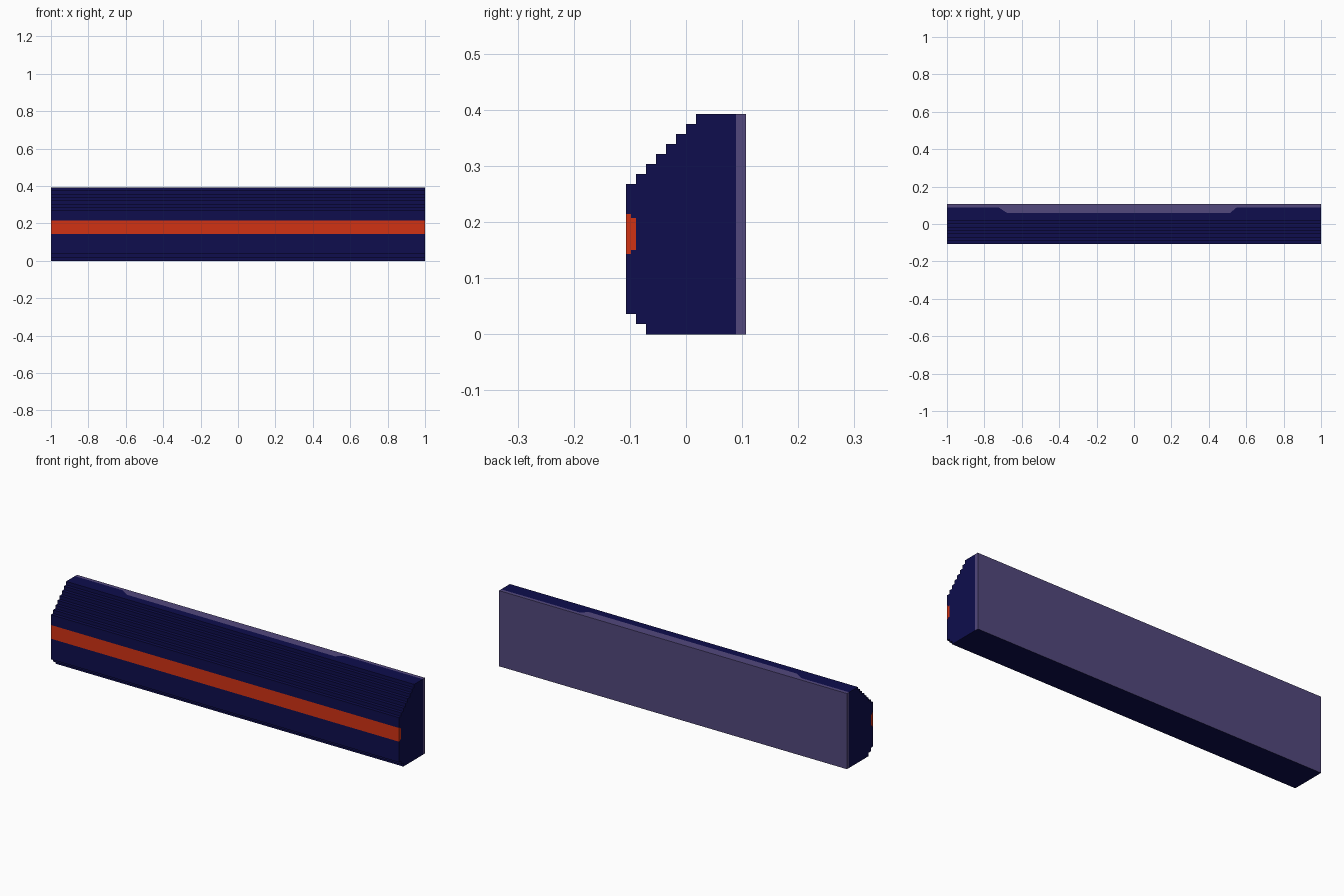
import bpy, bmesh

if "Cube" in bpy.data.objects:
    bpy.data.objects.remove(bpy.data.objects["Cube"])

U = 2 / 112            # step size of the stair-like profile
BACK = 5 * U           # where the back panel starts
REAR, TOP, FRONT = 6 * U, 22 * U, -6 * U


def material(name, rgb):
    m = bpy.data.materials.new(name)
    m.diffuse_color = (*rgb, 1)
    m.use_nodes = True
    m.node_tree.nodes["Principled BSDF"].inputs["Base Color"].default_value = m.diffuse_color
    return m


navy = material("navy", (0.0044, 0.0042, 0.075))
red = material("orange red", (0.64, 0.032, 0.007))
mauve = material("dusty mauve", (0.084, 0.065, 0.205))


def shell(name, chains, cap, mats, extra=()):
    """Extrude (y, z) chains along x, close both ends with the cap outline,
    and add extra faces given as ([(x, y, z), ...], material slot)."""
    bm = bmesh.new()

    def face(points, slot=0):
        bm.faces.new([bm.verts.new(p) for p in points]).material_index = slot

    for chain in chains:
        for (y0, z0), (y1, z1) in zip(chain, chain[1:]):
            face([(-1, y0, z0), (-1, y1, z1), (1, y1, z1), (1, y0, z0)])
    for x in (-1, 1):
        pts = [(x, y, z) for y, z in cap]
        face(pts if x < 0 else pts[::-1])
    for pts, slot in extra:
        face(pts, slot)
    bmesh.ops.remove_doubles(bm, verts=bm.verts, dist=1e-5)
    me = bpy.data.meshes.new(name)
    bm.to_mesh(me)
    bm.free()
    for m in mats:
        me.materials.append(m)
    ob = bpy.data.objects.new(name, me)
    bpy.context.collection.objects.link(ob)
    return ob


# Section of the stripe, from its lower to its upper front corner
half = U / 2
lo, hi, inset = 8 * U, 12 * U, 0.007
notch = [(FRONT, lo), (FRONT + half, lo), (FRONT + half, lo + inset),
         (FRONT + U, lo + inset), (FRONT + U, hi - inset),
         (FRONT + half, hi - inset), (FRONT + half, hi), (FRONT, hi)]

# Lower chain: underside, two small steps, front wall up to the stripe
lower = [(BACK, 0), (-4 * U, 0), (-4 * U, U), (-5 * U, U),
         (-5 * U, 2 * U), (FRONT, 2 * U), notch[0]]

# Upper chain: front wall above the stripe, then the staircase to the top
upper = [notch[-1], (FRONT, 15 * U)]
for i in range(7):
    upper += [((i - 5) * U, (15 + i) * U), ((i - 5) * U, (16 + i) * U)]

# Top surface with a mauve inlay let into its rear edge
y0 = upper[-1][0]
inlay = [(-0.725, BACK), (-0.68, 0.06), (0.515, 0.06), (0.55, BACK)]
inlay = [(x, y, TOP) for x, y in inlay]
top_navy = [(-1, y0, TOP), (1, y0, TOP), (1, BACK, TOP)] + inlay[::-1] + [(-1, BACK, TOP)]

shell("main_body", [lower, upper], lower + notch[1:-1] + upper + [(BACK, TOP)],
      [navy, mauve], [(top_navy, 0), (inlay, 1)])

# Stripe along the front, showing on both ends
shell("front_stripe", [[notch[0], notch[-1]]], notch[::-1], [red])

# Back panel with a navy underside
panel = [(BACK, TOP), (REAR, TOP), (REAR, 0)]
underside = [(-1, BACK, 0), (-1, REAR, 0), (1, REAR, 0), (1, BACK, 0)]
shell("back_panel", [panel], [(REAR, 0), (BACK, 0), (BACK, TOP), (REAR, TOP)],
      [mauve, navy], [(underside, 1)])

# Make every open shell face outward, away from the middle of the section
for ob in bpy.context.collection.objects:
    bm = bmesh.new()
    bm.from_mesh(ob.data)
    for f in bm.faces:
        f.normal_update()
        c = f.calc_center_median()
        if abs(f.normal.x) > 0.5:
            flip = f.normal.x * c.x < 0
        elif abs(f.normal.z) > 0.5:
            flip = f.normal.z * (c.z - 0.2) < 0
        else:
            flip = f.normal.y * (c.y - 0.05) < 0
        if flip:
            f.normal_flip()
    bm.to_mesh(ob.data)
    bm.free()
